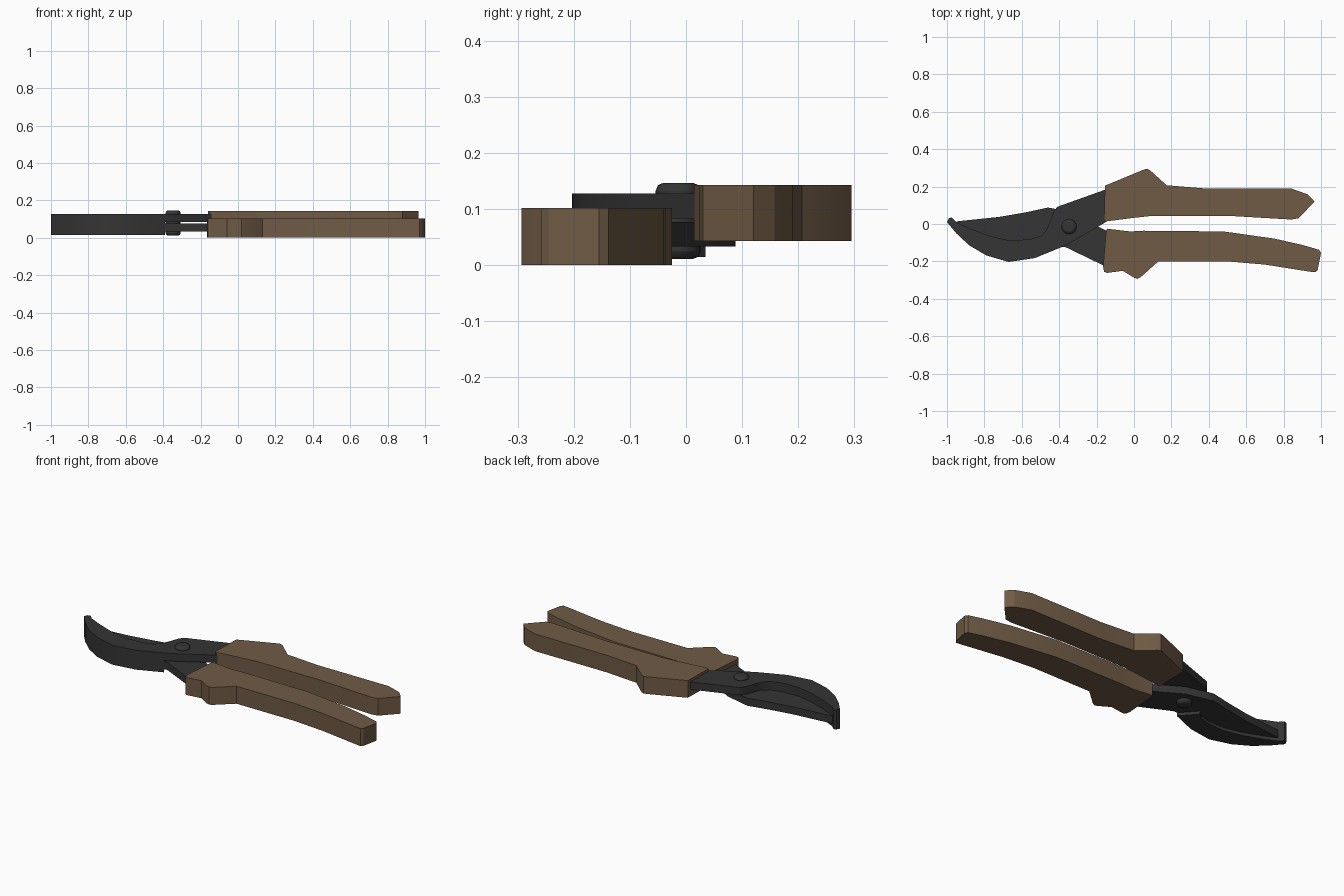
import bpy, bmesh, math


def material(name, rgb):
    m = bpy.data.materials.new(name)
    m.diffuse_color = (*rgb, 1)
    return m


GRIP = material("brown_grip", (0.16, 0.105, 0.06))
STEEL = material("dark_steel", (0.035, 0.035, 0.035))


def finish(ob, mat):
    ob.data.materials.append(mat)
    bpy.ops.object.select_all(action='DESELECT')
    ob.select_set(True)
    bpy.context.view_layer.objects.active = ob
    bpy.ops.object.shade_smooth_by_angle(angle=math.radians(25))


def plate(name, pts, z0, z1, mat):
    """Extrude a plan outline between two heights."""
    bm = bmesh.new()
    face = bm.faces.new([bm.verts.new((x, y, z0)) for x, y in pts])
    ext = bmesh.ops.extrude_face_region(bm, geom=[face], use_keep_orig=True)
    top = [g for g in ext["geom"] if isinstance(g, bmesh.types.BMVert)]
    bmesh.ops.translate(bm, verts=top, vec=(0, 0, z1 - z0))
    bmesh.ops.recalc_face_normals(bm, faces=bm.faces)
    me = bpy.data.meshes.new(name)
    bm.to_mesh(me)
    bm.free()
    ob = bpy.data.objects.new(name, me)
    bpy.context.collection.objects.link(ob)
    finish(ob, mat)


# Grips
plate("upper_handle", [
    (-0.16, 0.02), (-0.15, 0.014), (0.0, 0.033), (0.1, 0.044), (0.5, 0.044),
    (0.84, 0.024), (0.88, 0.03), (0.965, 0.12), (0.93, 0.158), (0.84, 0.19),
    (0.38, 0.19), (0.175, 0.207), (0.085, 0.288), (0.068, 0.295),
    (0.05, 0.29), (-0.155, 0.205)], 0.043, 0.143, GRIP)
plate("lower_handle", [
    (-0.145, -0.025), (-0.15, -0.05), (-0.165, -0.23), (-0.16, -0.255),
    (-0.145, -0.262), (-0.06, -0.25), (0.0, -0.287), (0.018, -0.293),
    (0.035, -0.285), (0.13, -0.2), (0.5, -0.2), (0.7, -0.217),
    (0.94, -0.255), (0.97, -0.258), (0.982, -0.245), (1.0, -0.155),
    (0.99, -0.138), (0.9, -0.112), (0.75, -0.078), (0.48, -0.04),
    (0.05, -0.036), (-0.02, -0.04)], 0.0, 0.102, GRIP)

# Hooked jaw: outer curve, inner curve, and neck running to the upper handle
outer = [(-1.0, 0.01), (-0.95, -0.05), (-0.88, -0.115), (-0.79, -0.168),
         (-0.67, -0.203), (-0.53, -0.182), (-0.39, -0.125)]
inner = [(-0.47, -0.035), (-0.5, -0.065), (-0.56, -0.083), (-0.67, -0.087),
         (-0.77, -0.065), (-0.87, -0.027), (-0.95, 0.01), (-0.975, 0.035),
         (-0.99, 0.03)]
plate("hook_jaw_with_neck", outer + [
    (-0.33, -0.095), (-0.1, 0.04), (-0.1, 0.2), (-0.15, 0.185),
    (-0.41, 0.092), (-0.43, 0.065), (-0.45, 0.01)] + inner,
    0.083, 0.128, STEEL)
plate("hook_jaw_lower_wall", outer + inner, 0.015, 0.083, STEEL)

# Cutting blade and neck running to the lower handle
plate("cutting_blade", [
    (-0.96, 0.008), (-0.94, 0.015), (-0.72, 0.038), (-0.58, 0.062),
    (-0.46, 0.088), (-0.43, 0.083), (-0.3, 0.05), (-0.2, -0.01),
    (-0.1, -0.06), (-0.1, -0.2), (-0.15, -0.228), (-0.37, -0.122),
    (-0.52, -0.14), (-0.67, -0.13), (-0.8, -0.09)], 0.033, 0.077, STEEL)

# Pivot bolt with domed ends
bpy.ops.mesh.primitive_cylinder_add(vertices=24, radius=0.04, depth=0.136,
                                    location=(-0.347, -0.014, 0.079))
bolt = bpy.context.object
bolt.name = "pivot_bolt"
bev = bolt.modifiers.new("rounded_ends", 'BEVEL')
bev.width = 0.014
bev.segments = 2
finish(bolt, STEEL)
